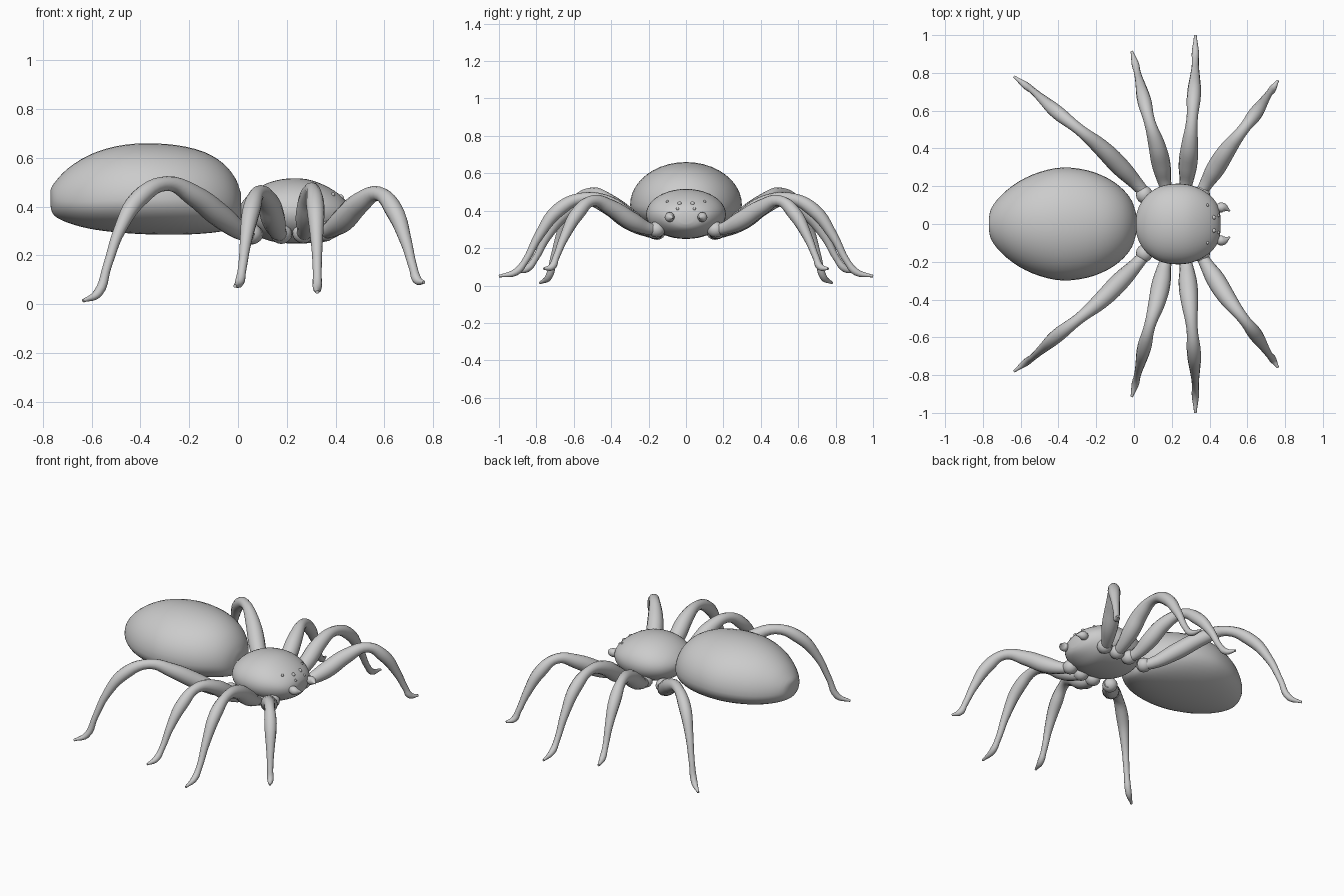
import bpy, bmesh, math

grey = bpy.data.materials.new("plain grey")
grey.diffuse_color = (0.6, 0.6, 0.6, 1)


def finish(ob):
    ob.data.materials.clear()
    ob.data.materials.append(grey)
    for p in ob.data.polygons:
        p.use_smooth = True


def smooth_rows(rows, steps):
    """Catmull-Rom interpolation between rows of numbers."""
    out = []
    for i in range(len(rows) - 1):
        p0, p1, p2, p3 = rows[max(i - 1, 0)], rows[i], rows[i + 1], rows[min(i + 2, len(rows) - 1)]
        for k in range(steps):
            t = k / steps
            out.append([b + 0.5 * t * (c - a + t * (2 * a - 5 * b + 4 * c - d + t * (3 * (b - c) + d - a)))
                        for a, b, c, d in zip(p0, p1, p2, p3)])
    return out + [rows[-1]]


def body(name, sections, n=40):
    """Loft along x; each section is x, half width, bottom z, widest z, top z."""
    bm = bmesh.new()
    rings = []
    for x, w, lo, mid, hi in smooth_rows(sections, 3):
        ring = []
        for i in range(n):
            a = 2 * math.pi * i / n
            s = math.sin(a)
            ring.append(bm.verts.new((x, w * math.cos(a), mid + s * (hi - mid if s > 0 else mid - lo))))
        rings.append(ring)
    for a, b in zip(rings, rings[1:]):
        for i in range(n):
            j = (i + 1) % n
            bm.faces.new((a[i], a[j], b[j], b[i]))
    bm.faces.new(rings[0])
    bm.faces.new(rings[-1])
    bmesh.ops.recalc_face_normals(bm, faces=bm.faces)
    me = bpy.data.meshes.new(name)
    bm.to_mesh(me)
    bm.free()
    ob = bpy.data.objects.new(name, me)
    bpy.context.collection.objects.link(ob)
    finish(ob)


def tube(name, pts, radii, side):
    """Smooth tapering limb through the points."""
    cu = bpy.data.curves.new(name, 'CURVE')
    cu.dimensions = '3D'
    cu.bevel_depth = 1
    cu.bevel_resolution = 4
    cu.resolution_u = 5
    cu.use_fill_caps = True
    sp = cu.splines.new('BEZIER')
    sp.radius_interpolation = 'CARDINAL'
    sp.bezier_points.add(len(pts) - 1)
    for bp, (x, y, z), r in zip(sp.bezier_points, pts, radii):
        bp.co = (x, y * side, z)
        bp.radius = r
        bp.handle_left_type = bp.handle_right_type = 'AUTO'
    ob = bpy.data.objects.new(name, cu)
    bpy.context.collection.objects.link(ob)
    bpy.ops.object.select_all(action='DESELECT')
    ob.select_set(True)
    bpy.context.view_layer.objects.active = ob
    bpy.ops.object.convert(target='MESH')
    finish(bpy.context.view_layer.objects.active)


def ball(name, loc, scale, seg=16):
    bpy.ops.mesh.primitive_uv_sphere_add(segments=seg, ring_count=seg // 2, radius=1, location=loc)
    ob = bpy.context.object
    ob.name = name
    ob.scale = scale
    finish(ob)


# Abdomen
body("abdomen", [
    (-0.768, 0.03, 0.40, 0.43, 0.47), (-0.755, 0.085, 0.365, 0.425, 0.495),
    (-0.70, 0.155, 0.335, 0.42, 0.555), (-0.61, 0.225, 0.31, 0.42, 0.612),
    (-0.50, 0.275, 0.295, 0.425, 0.648), (-0.38, 0.299, 0.287, 0.43, 0.66),
    (-0.25, 0.285, 0.285, 0.43, 0.652), (-0.14, 0.243, 0.29, 0.425, 0.625),
    (-0.06, 0.185, 0.30, 0.42, 0.577), (-0.01, 0.12, 0.315, 0.41, 0.515),
    (0.012, 0.05, 0.34, 0.40, 0.455)])

# Head and thorax in one dome with a flattened underside
body("head_thorax", [
    (0.012, 0.05, 0.35, 0.38, 0.41), (0.03, 0.10, 0.32, 0.38, 0.435),
    (0.07, 0.155, 0.285, 0.38, 0.47), (0.13, 0.195, 0.26, 0.38, 0.50),
    (0.20, 0.212, 0.25, 0.38, 0.515), (0.28, 0.21, 0.25, 0.38, 0.513),
    (0.35, 0.187, 0.255, 0.38, 0.49), (0.41, 0.145, 0.28, 0.375, 0.455),
    (0.445, 0.095, 0.305, 0.37, 0.42), (0.458, 0.04, 0.33, 0.365, 0.39)])

# Leg centre lines, hip to foot, for the +y side
legs = {
    "back_leg": [(0.08, 0.135, 0.285), (0.03, 0.195, 0.29), (-0.07, 0.30, 0.36), (-0.18, 0.41, 0.445),
                 (-0.29, 0.50, 0.495), (-0.405, 0.59, 0.435), (-0.485, 0.66, 0.305),
                 (-0.535, 0.705, 0.16), (-0.575, 0.735, 0.045), (-0.635, 0.78, 0.014)],
    "rear_middle_leg": [(0.19, 0.14, 0.285), (0.165, 0.21, 0.295), (0.145, 0.31, 0.35), (0.12, 0.42, 0.425),
                        (0.083, 0.54, 0.455), (0.055, 0.65, 0.385), (0.032, 0.745, 0.26),
                        (0.017, 0.805, 0.145), (0.006, 0.85, 0.09), (-0.012, 0.915, 0.075)],
    "front_middle_leg": [(0.26, 0.14, 0.285), (0.275, 0.21, 0.30), (0.285, 0.31, 0.36), (0.295, 0.42, 0.438),
                         (0.307, 0.55, 0.467), (0.317, 0.68, 0.405), (0.323, 0.79, 0.26),
                         (0.325, 0.86, 0.13), (0.325, 0.91, 0.072), (0.325, 1.0, 0.05)],
    "front_leg": [(0.34, 0.135, 0.295), (0.375, 0.20, 0.305), (0.43, 0.29, 0.345), (0.50, 0.40, 0.415),
                  (0.578, 0.50, 0.453), (0.64, 0.58, 0.385), (0.688, 0.65, 0.26),
                  (0.718, 0.695, 0.15), (0.735, 0.717, 0.10), (0.762, 0.76, 0.09)],
}
radii = [0.03, 0.034, 0.049, 0.044, 0.03, 0.037, 0.025, 0.018, 0.019, 0.007]

for side, tag in ((1, "left"), (-1, "right")):
    for name, pts in legs.items():
        tube(f"{name}_{tag}", pts, radii, side)
        # Hip bulb around the inner end of the leg
        x, y, z = [(a + b) / 2 for a, b in zip(pts[0], pts[1])]
        ball(f"{name}_hip_{tag}", (x, (y - 0.01) * side, z), (0.045, 0.047, 0.043))
    # Fang: rounded base with a hooked tip
    tube(f"fang_{tag}", [(0.42, 0.07, 0.37), (0.45, 0.085, 0.367), (0.472, 0.087, 0.365),
                         (0.49, 0.08, 0.364), (0.508, 0.068, 0.362)],
         [0.014, 0.024, 0.025, 0.014, 0.003], side)
    # Small eyes on the brow
    for i, (x, y, z, r) in enumerate([(0.422, 0.035, 0.438, 0.012), (0.445, 0.045, 0.41, 0.008),
                                      (0.39, 0.1, 0.45, 0.008)]):
        ball(f"eye_{i + 1}_{tag}", (x, y * side, z), (r, r, r), 12)
